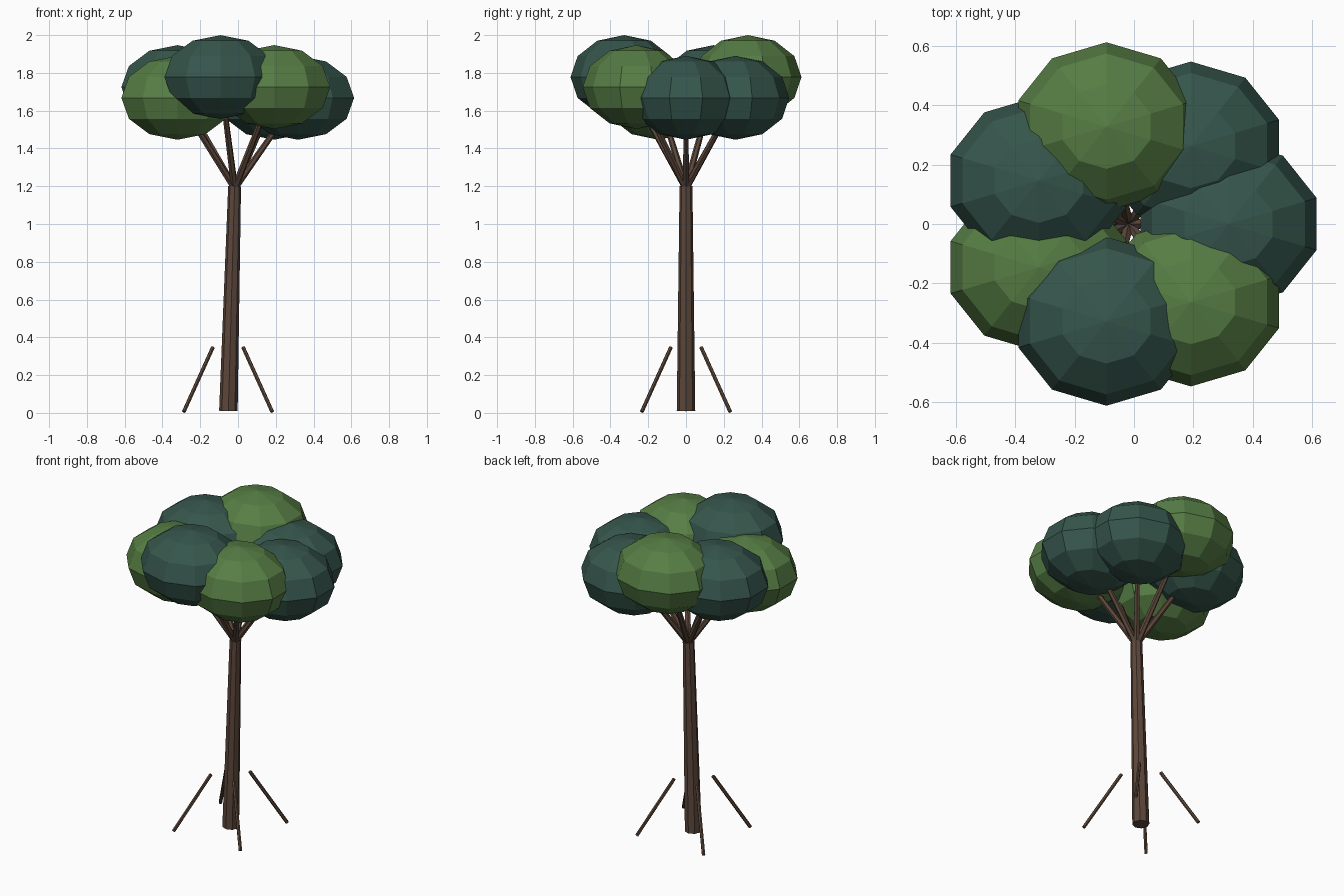
import bpy, math
from mathutils import Vector

if "Cube" in bpy.data.objects:
    bpy.data.objects.remove(bpy.data.objects["Cube"])


def make_material(name, rgb):
    m = bpy.data.materials.new(name)
    m.diffuse_color = (*rgb, 1)
    m.use_nodes = True
    m.node_tree.nodes["Principled BSDF"].inputs["Base Color"].default_value = m.diffuse_color
    return m


BARK = make_material("brown bark", (0.107, 0.063, 0.043))
LIGHT = make_material("light green leaves", (0.093, 0.205, 0.058))
DARK = make_material("dark green leaves", (0.036, 0.092, 0.072))


def rod(name, a, b, r1, r2, sides=8):
    """Tapered cylinder from point a to point b."""
    a, b = Vector(a), Vector(b)
    bpy.ops.mesh.primitive_cone_add(vertices=sides, radius1=r1, radius2=r2,
                                    depth=(b - a).length, location=(a + b) / 2)
    ob = bpy.context.object
    ob.rotation_euler = (b - a).to_track_quat('Z', 'Y').to_euler()
    ob.name = name
    ob.data.materials.append(BARK)
    return ob


# trunk: five stacked tapering sections with a slight lean
TOP = Vector((-0.018, 0, 1.2))
BASE = Vector((-0.051, 0, 0.01))
N = 5
for i in range(N):
    t0, t1 = i / N, (i + 1) / N
    rod(f"trunk_section_{i + 1}", BASE.lerp(TOP, t0), BASE.lerp(TOP, t1),
        0.049 - 0.015 * t0, 0.049 - 0.015 * t1)

# four slanted prop roots on the diagonals
for sx in (-1, 1):
    for sy in (-1, 1):
        rod("prop_root", (-0.053 + 0.234 * sx, 0.234 * sy, 0.006),
            (-0.053 + 0.08 * sx, 0.08 * sy, 0.347), 0.0105, 0.0105, 6)

# ring of seven faceted leaf clumps, each held by a branch
HEIGHTS = (1.668, 1.668, 1.778, 1.725, 1.668, 1.778, 1.725)
LEAVES = (DARK, DARK, LIGHT, DARK, LIGHT, DARK, LIGHT)
for i, (z, mat) in enumerate(zip(HEIGHTS, LEAVES)):
    ang = math.tau * i / 7
    centre = Vector((-0.018 + 0.336 * math.cos(ang), 0.336 * math.sin(ang), z))
    bpy.ops.mesh.primitive_uv_sphere_add(segments=10, ring_count=6, radius=1,
                                         location=centre)
    clump = bpy.context.object
    clump.scale = (0.312, 0.284, 0.222)
    clump.name = f"leaf_clump_{i + 1}"
    clump.data.materials.append(mat)
    rod(f"branch_{i + 1}", (-0.018, 0, 1.19), centre, 0.019, 0.013, 6)
